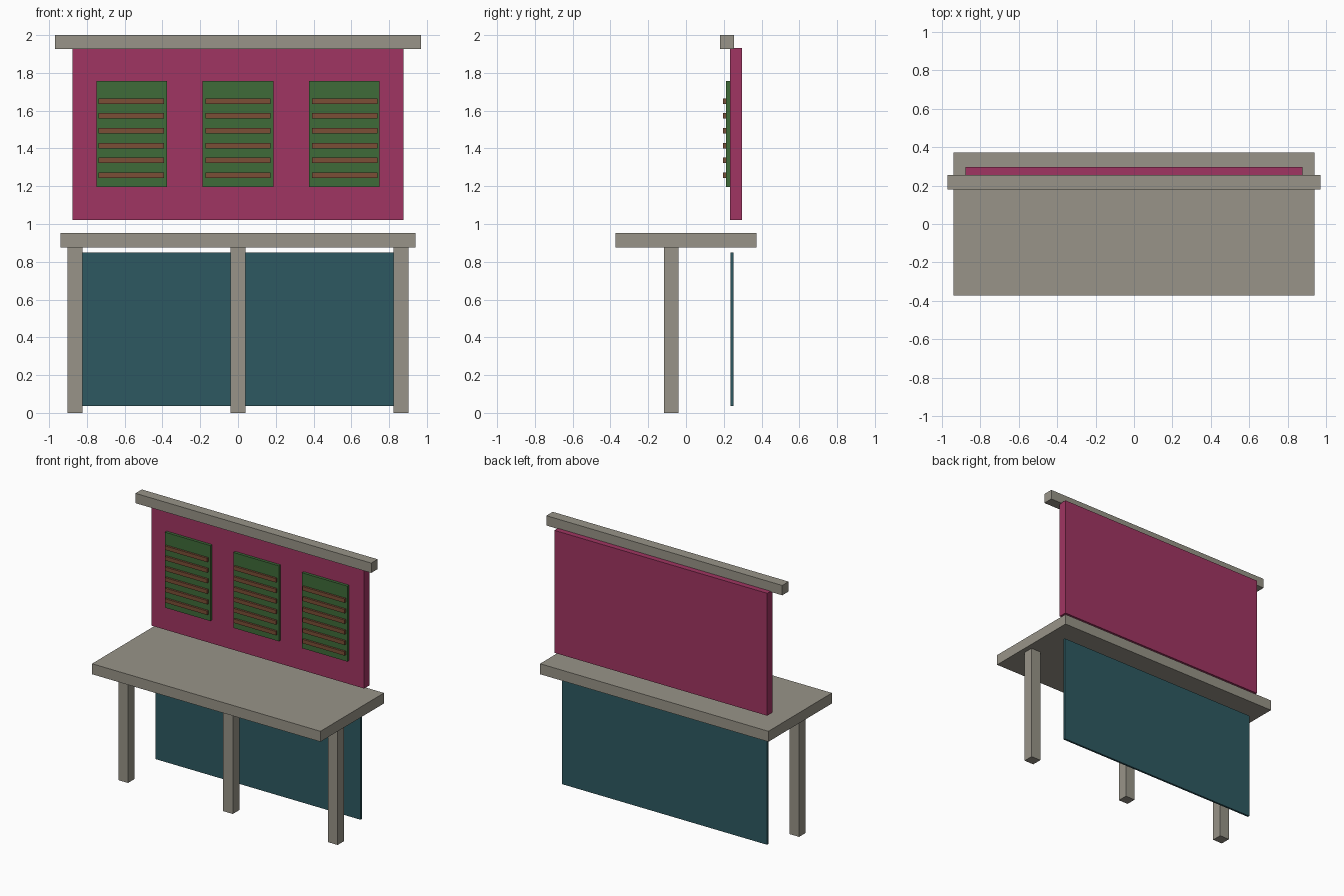
import bpy

if "Cube" in bpy.data.objects:
    bpy.data.objects.remove(bpy.data.objects["Cube"])


def material(name, rgb):
    """Flat colour from 0-255 display values."""
    lin = []
    for v in rgb:
        c = v / 255
        lin.append(c / 12.92 if c <= 0.04045 else ((c + 0.055) / 1.055) ** 2.4)
    m = bpy.data.materials.new(name)
    m.diffuse_color = (*lin, 1)
    m.use_nodes = True
    m.node_tree.nodes["Principled BSDF"].inputs["Base Color"].default_value = m.diffuse_color
    return m


STONE = material("warm_grey", (152, 148, 136))
MAGENTA = material("magenta", (160, 53, 98))
GREEN = material("green", (63, 107, 57))
BROWN = material("brown", (123, 78, 54))
TEAL = material("teal", (45, 89, 97))


def box(name, x, y, z, mat):
    """Box from (min, max) pairs on each axis."""
    bpy.ops.mesh.primitive_cube_add(size=1)
    ob = bpy.context.object
    ob.name = name
    for v in ob.data.vertices:
        v.co = [lo + (hi - lo) * (c + 0.5) for c, (lo, hi) in zip(v.co, (x, y, z))]
    ob.data.materials.append(mat)
    return ob


def span(centre, width):
    return (centre - width / 2, centre + width / 2)


# Counter, its three legs and the lower back panel
box("counter_top", span(0, 1.878), span(0, 0.746), (0.875, 0.953), STONE)
for side, x in (("left", -0.862), ("middle", 0), ("right", 0.862)):
    box(f"{side}_leg", span(x, 0.079), (-0.117, -0.041), (0, 0.875), STONE)
box("lower_back_panel", span(0, 1.686), (0.236, 0.251), (0.037, 0.848), TEAL)

# Upper wall and the rail in front of its top edge
box("upper_wall", span(0, 1.75), (0.233, 0.296), (1.022, 1.932), MAGENTA)
box("top_rail", span(0, 1.94), (0.180, 0.255), (1.927, 2.0), STONE)

# Three shutters, each with six slats
for side, i in (("left", -1), ("middle", 0), ("right", 1)):
    box(f"{side}_shutter", span(i * 0.563, 0.374), (0.212, 0.233), (1.197, 1.758), GREEN)
    for n in range(6):
        box(f"{side}_slat_{n + 1}", span(i * 0.565, 0.346), (0.197, 0.212),
            span(1.258 + n * 0.0785, 0.029), BROWN)
